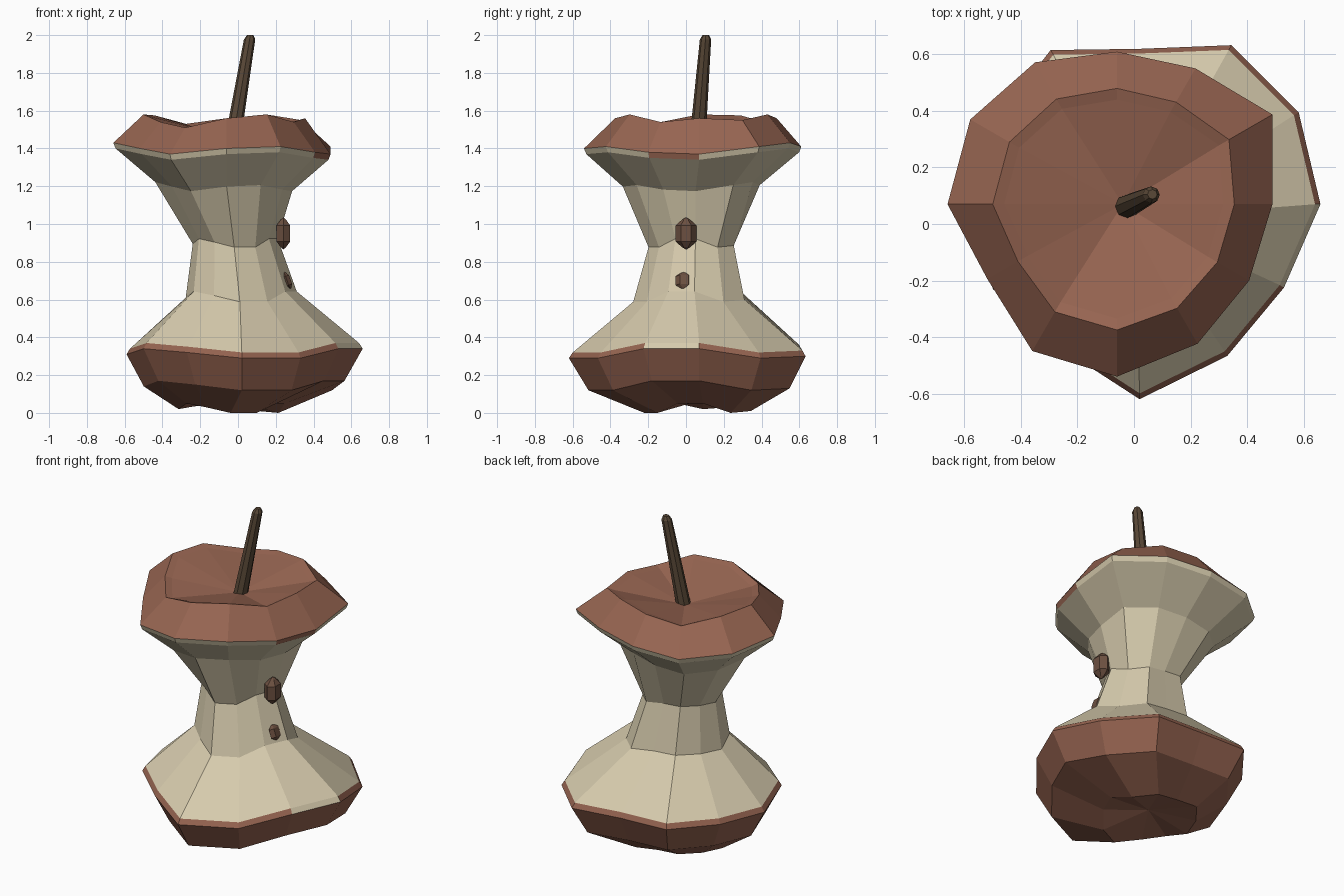
import bpy
import bmesh
from math import cos, sin, radians
from mathutils import Vector, Matrix

default_cube = bpy.data.objects.get("Cube")
if default_cube:
    bpy.data.objects.remove(default_cube, do_unlink=True)

SIDES = 12


def make_material(name, colour):
    material = bpy.data.materials.new(name)
    material.use_nodes = True
    material.diffuse_color = (*colour, 1)
    shader = next(n for n in material.node_tree.nodes if n.type == "BSDF_PRINCIPLED")
    shader.inputs["Base Color"].default_value = (*colour, 1)
    return material


skin = make_material("red brown skin", (0.31, 0.13, 0.083))
flesh = make_material("cream flesh", (0.68, 0.60, 0.42))
stem_brown = make_material("dark stem brown", (0.10, 0.065, 0.038))
seed_brown = make_material("seed brown", (0.15, 0.08, 0.052))
SKIN, FLESH = range(2)


def finish_object(name, mesh_builder, materials):
    """Turn a bmesh into a flat shaded object."""
    bmesh.ops.recalc_face_normals(mesh_builder, faces=mesh_builder.faces)
    mesh = bpy.data.meshes.new(name)
    mesh_builder.to_mesh(mesh)
    mesh_builder.free()
    for material in materials:
        mesh.materials.append(material)
    part = bpy.data.objects.new(name, mesh)
    bpy.context.collection.objects.link(part)
    return part


def loft(name, rings, bottom, top, materials, face_colour=lambda band, side: 0):
    """Skin a stack of point rings, closed by a fan at each end."""
    builder = bmesh.new()
    loops = [[builder.verts.new(point) for point in ring] for ring in rings]
    count = len(loops[0])
    for band, (lower, upper) in enumerate(zip(loops, loops[1:])):
        for side in range(count):
            after = (side + 1) % count
            face = builder.faces.new((lower[side], lower[after], upper[after], upper[side]))
            face.material_index = face_colour(band, side)
    for loop, tip in ((loops[0], bottom), (loops[-1], top)):
        centre = builder.verts.new(tip)
        for side in range(count):
            builder.faces.new((loop[side], loop[(side + 1) % count], centre))
    return finish_object(name, builder, materials)


def uneven_ring(centre, radii, heights):
    points = []
    for side, (radius, height) in enumerate(zip(radii, heights)):
        angle = radians(side * 360 / SIDES)
        points.append((centre[0] + radius * cos(angle),
                       centre[1] + radius * sin(angle), height))
    return points


def scaled(values, factor, offset=0):
    return [value * factor + offset for value in values]


def follow(rim, middle, height, strength=1.0):
    """Heights that echo the waviness of a rim around a new level."""
    return [max(0.0, height + strength * (value - middle)) for value in rim]


# Uneven bite rims, counter-clockwise from the model's left
low_radii = (.64, .65, .65, .55, .63, .59, .61, .60, .58, .69, .62, .59)
low_rim = (.34, .29, .30, .32, .33, .32, .31, .34, .32, .29, .29, .34)
high_radii = (.55, .635, .555, .54, .58, .60, .60, .53, .60, .61, .57, .54)
high_rim = (1.37, 1.41, 1.43, 1.41, 1.39, 1.41, 1.43, 1.40, 1.37, 1.40, 1.41, 1.38)
crest = [1.56, 1.55, 1.58, 1.56, 1.53, 1.575, 1.58, 1.54, 1.51, 1.56, 1.58, 1.54]
low_centre = (.02, .07)
high_centre = (-.06, .07)
low_mid, high_mid = .31, 1.39

# Core body: underside, lower rim, eaten waist, upper rim, crest and stem dish
body_rings = [
    uneven_ring((-.04, .09), scaled(low_radii, .45), follow(low_rim, low_mid, .02)),
    uneven_ring(low_centre, scaled(low_radii, .85), follow(low_rim, low_mid, .14)),
    uneven_ring(low_centre, low_radii, low_rim),
    uneven_ring(low_centre, scaled(low_radii, .97), follow(low_rim, low_mid, low_mid + .03)),
    uneven_ring((.01, .045), scaled(low_radii, .47), follow(low_rim, low_mid, .61, 1.1)),
    uneven_ring((-.02, .05), scaled(low_radii, .36), follow(low_rim, low_mid, .895, .9)),
    uneven_ring((-.06, .05), scaled(high_radii, .63), follow(high_rim, high_mid, 1.19, .8)),
    uneven_ring(high_centre, scaled(high_radii, .98), follow(high_rim, high_mid, high_mid - .03)),
    uneven_ring(high_centre, high_radii, high_rim),
    uneven_ring(high_centre, scaled(high_radii, .5, .14), crest),
    uneven_ring(high_centre, scaled(high_radii, .5, .1), scaled(crest, 1, -.012)),
]
RIM_BANDS = {2, 7}
FLESH_BANDS = {3, 4, 5, 6, 7}


def body_colour(band, side):
    colour = FLESH if band in FLESH_BANDS else SKIN
    # One facet of each thin rim has the opposite colour
    if band in RIM_BANDS and side == SIDES - 1:
        colour = SKIN if colour == FLESH else FLESH
    return colour


loft("apple_core_body", body_rings, (-.03, .09, .07), (-.04, .07, 1.46),
     (skin, flesh), body_colour)


def round_ring(centre, radius, count):
    return [Vector(centre) + Vector((radius * cos(radians(360 * i / count)),
                                     radius * sin(radians(360 * i / count)), 0))
            for i in range(count)]


# Leaning stem with a bevelled tip
foot, tip = Vector((-.03, .06, 1.43)), Vector((.065, .105, 2.0))
stem_rings = [round_ring(foot.lerp(tip, along), radius, 8)
              for along, radius in ((0, .043), (.96, .03), (1, .017))]
loft("stem", stem_rings, foot, tip, [stem_brown])


# Pips: faceted spindles stuck in the waist
def add_seed(name, location, size, lean):
    profile = ((-.85, .4), (-.5, 1), (.5, 1), (.85, .4))
    rings = [round_ring((0, 0, height), radius, 6) for height, radius in profile]
    seed = loft(name, rings, (0, 0, -1), (0, 0, 1), [seed_brown])
    turn = Matrix.Rotation(radians(lean), 4, "Y")
    # The wide side of each pip faces outwards
    seed.data.transform(Matrix.Translation(location) @ turn
                        @ Matrix.Diagonal((*size, 1))
                        @ Matrix.Rotation(radians(90), 4, "Z"))


add_seed("upper_seed", (.24, 0, .95), (.042, .055, .085), 0)
add_seed("lower_seed", (.26, -.01, .70), (.022, .045, .05), -20)
